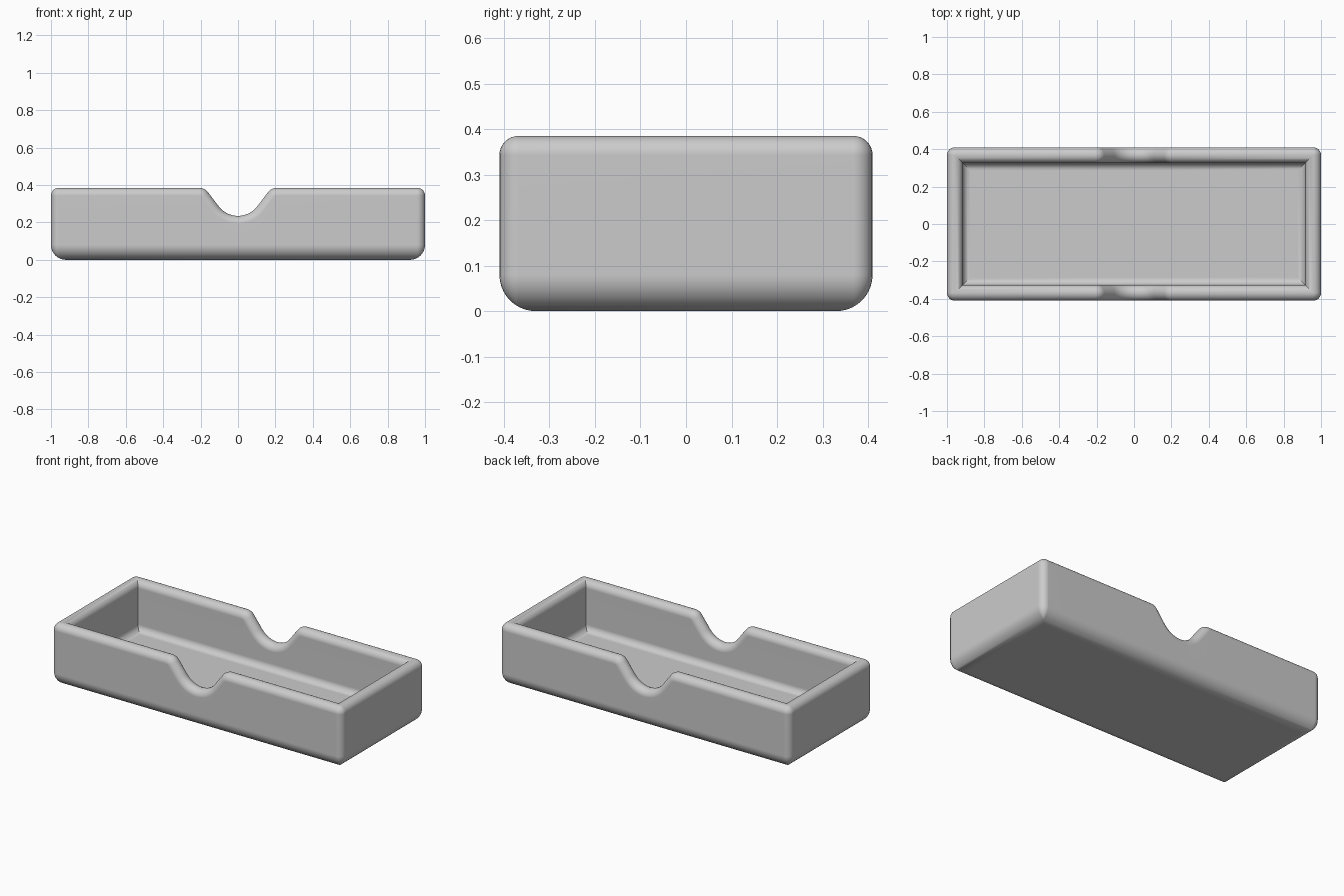
import bpy, bmesh
from math import sin, cos, pi, radians

default = bpy.data.objects.get("Cube")
if default:
    bpy.data.objects.remove(default, do_unlink=True)

LENGTH, DEPTH, HEIGHT = 1.0, 0.41, 0.385   # half length, half depth, height
WALL, FLOOR = 0.084, 0.08                  # thicknesses
CORNER, FOOT, FILLET = 0.042, 0.08, 0.04   # rounding radii


def steps(a, b, n):
    return [a + (b - a) * i / n for i in range(n + 1)]


def notch_curve():
    """Finger notch from centre to the rim: (x, z, normal x, normal z)."""
    low, bowl, lip, slope = 0.235, 0.13, 0.06, radians(53)
    half = [(bowl * sin(a), low + bowl * (1 - cos(a)), -sin(a), cos(a))
            for a in steps(0, slope, 10)]
    x, z = half[-1][:2]
    lip_z = HEIGHT - lip * (1 - cos(slope))
    end_x = x + (lip_z - z) * cos(slope) / sin(slope) + lip * sin(slope)
    half += [(end_x - lip * sin(a), HEIGHT - lip * (1 - cos(a)), -sin(a), cos(a))
             for a in steps(slope, 0, 7)]
    return [(-x, z, -nx, nz) for x, z, nx, nz in half[:0:-1]] + half


def wall_profile():
    """Section from underside over the rim to the floor: (inset, z, rim drop)."""
    r = WALL / 2
    pts = [(FOOT * (1 - sin(a)), FOOT * (1 - cos(a)), None) for a in steps(0, pi / 2, 10)]
    pts += [(r * (1 - cos(a)), 0, r * (1 - sin(a))) for a in steps(0, pi, 16)]
    pts += [(WALL + FILLET * (1 - cos(a)), FLOOR + FILLET * (1 - sin(a)), None)
            for a in steps(0, pi / 2, 6)]
    return pts


def ring(inset, z, drop, notch):
    """One closed loop around the tray at a given inset."""
    r = max(CORNER - inset, 0)
    loop = []

    def corner(sx, sy, start):
        for a in steps(start, start + pi / 2, 6):
            loop.append((sx * (LENGTH - inset - r) + r * cos(a),
                         sy * (DEPTH - inset - r) + r * sin(a),
                         z if drop is None else HEIGHT - drop))

    def side(y, columns):
        for x, top, nx, nz in columns:
            if drop is None:
                loop.append((x, y, z))
            else:
                loop.append((x - drop * nx, y, top - drop * nz))

    corner(1, -1, -pi / 2)
    corner(1, 1, 0)
    side(DEPTH - inset, notch[::-1])
    corner(-1, 1, pi / 2)
    corner(-1, -1, pi)
    side(inset - DEPTH, notch)
    return loop


# Tray shell: rings bridged together, closed by underside and floor
bm = bmesh.new()
notch = notch_curve()
rings = [[bm.verts.new(p) for p in ring(*point, notch)] for point in wall_profile()]
for lower, upper in zip(rings, rings[1:]):
    for i in range(len(lower)):
        j = (i + 1) % len(lower)
        bm.faces.new((lower[i], lower[j], upper[j], upper[i]))
bm.faces.new(rings[0][::-1])
bm.faces.new(rings[-1])
bmesh.ops.remove_doubles(bm, verts=bm.verts, dist=0.0001)
bmesh.ops.recalc_face_normals(bm, faces=bm.faces)
mesh = bpy.data.meshes.new("tray")
bm.to_mesh(mesh)
bm.free()

tray = bpy.data.objects.new("tray", mesh)
bpy.context.collection.objects.link(tray)

# Plain grey finish
grey = bpy.data.materials.new("plain_grey")
grey.use_nodes = True
colour = (0.6, 0.6, 0.6, 1)
grey.diffuse_color = colour
grey.node_tree.nodes["Principled BSDF"].inputs["Base Color"].default_value = colour
mesh.materials.append(grey)

# Smooth shading with crisp mitred corners
bpy.context.view_layer.objects.active = tray
tray.select_set(True)
bpy.ops.object.shade_smooth_by_angle(angle=radians(30))
weighted = tray.modifiers.new("weighted_normals", 'WEIGHTED_NORMAL')
weighted.keep_sharp = True
